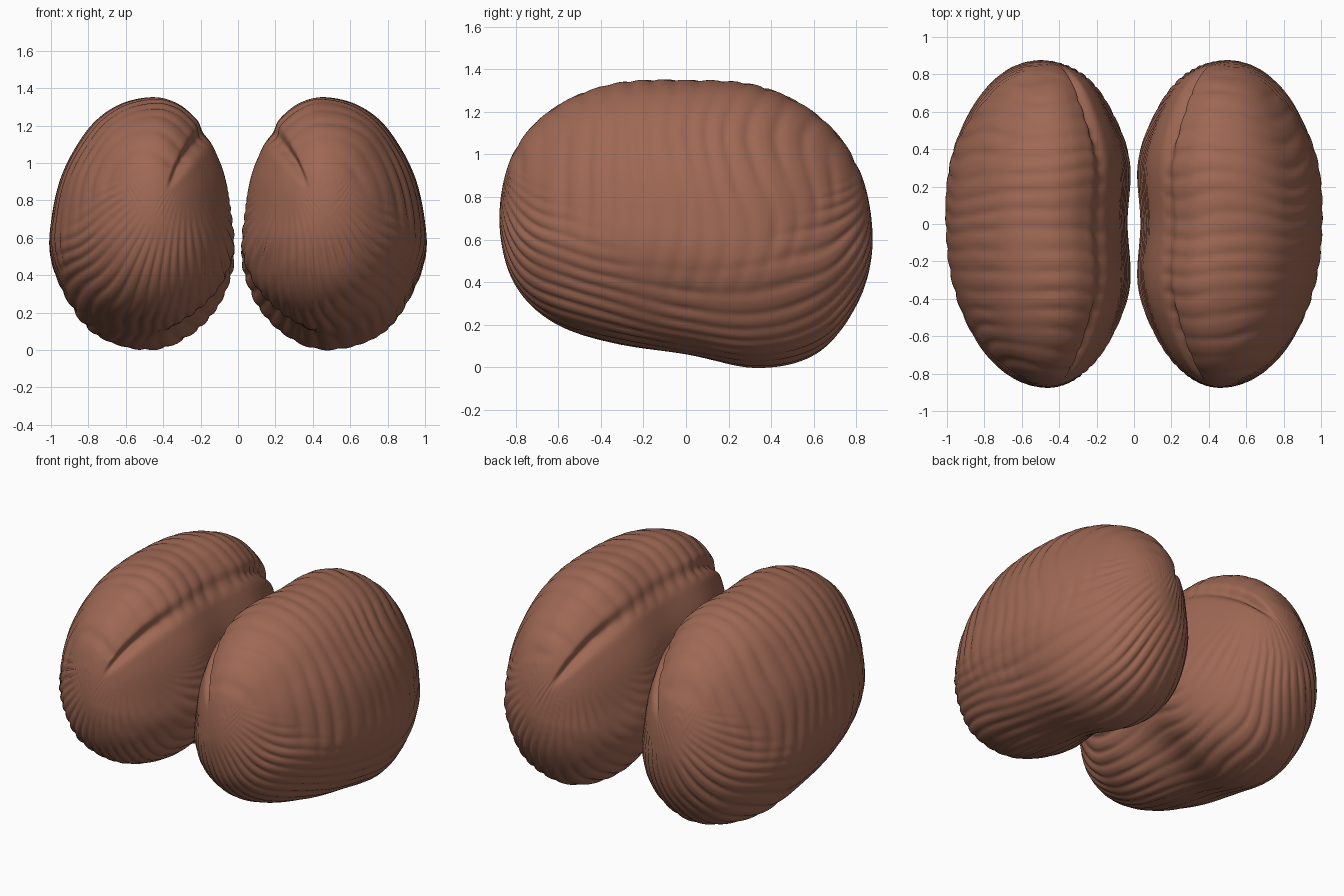
import bpy, bmesh
from math import sin, cos, pi, atan2, hypot, exp, radians, floor
from mathutils import Vector, noise

if "Cube" in bpy.data.objects:
    bpy.data.objects.remove(bpy.data.objects["Cube"])

# Front cross-section of one lobe (x, z), anticlockwise from the crown
PROFILE = [(.45, 1.35), (.33, 1.32), (.24, 1.25), (.18, 1.17), (.12, 1.05), (.065, .9),
           (.03, .7), (.01, .5), (.04, .35), (.1, .22), (.22, .1), (.4, .02), (.6, .03),
           (.8, .12), (.93, .3), (1.0, .5), (.99, .7), (.945, .9), (.865, 1.07),
           (.755, 1.22), (.615, 1.315)]
# Limits of the section at nine even angles from front to back
TOP = [.70, 1.01, 1.22, 1.335, 1.35, 1.325, 1.185, .94, .60]
BOTTOM = [.70, .40, .21, .11, .05, -.005, .07, .31, .60]
OUTER = [.46, .67, .845, .965, 1.005, .98, .865, .70, .50]
INNER = [.46, .28, .125, .02, .03, .02, .125, .28, .50]
AROUND, ALONG = 320, 144


def spline(a, b, c, d, t):
    return b + .5 * t * (c - a + t * (2 * a - 5 * b + 4 * c - d + t * (3 * (b - c) + d - a)))


def limit(table, s):
    i = min(int(floor(s)), len(table) - 2)
    p = [2 * table[0] - table[1]] + table + [2 * table[-1] - table[-2]]
    return spline(p[i], p[i + 1], p[i + 2], p[i + 3], s - i)


def section(u):
    n, i = len(PROFILE), int(u)
    p = [PROFILE[(i + k) % n] for k in (-1, 0, 1, 2)]
    x, z = (spline(*[q[k] for q in p], u - i) for k in (0, 1))
    return (x - .01) / .99, (z - .015) / 1.335


def step(a, b, x):
    t = max(0, min(1, (x - a) / (b - a)))
    return t * t * (3 - 2 * t)


def ridge(phase):
    return -(.5 - .5 * cos(phase)) ** 2


def relief(co, u, phi, seed):
    x, y, z = co
    soft = noise.noise(Vector((x * 2.2, y * 2.2, z * 2.2 + seed)))
    fine = .6 + .6 * noise.noise(Vector((x * 4, y * 4, z * 4 + seed + 9)))
    end = step(0, .3, cos(phi))
    # Lengthwise folds fanning from the two ends of the inner crease
    ang, r = atan2(z - 1.0, x - .28), hypot(x - .28, z - 1.0)
    long_folds = ridge(ang * 72 + soft * 6) * .013 * step(.12, .5, r)
    # Crosswise folds over the crown and upper flank
    cross_folds = ridge(y * 60 + soft * 5) * .011
    w = step(radians(-40), radians(-16), ang + .25 - .7 * y * y)
    w *= 1 - step(radians(125), radians(150), ang)
    d = (long_folds * (1 - w) + cross_folds * w) * fine * end
    # Inner crease, shallow in the middle, and hollow on the inner underside
    crease = .012 + .03 * step(.2, .7, abs(y))
    d -= crease * exp(-((u - 3.1) / .42) ** 2) * step(.25, .55, cos(phi))
    d -= .06 * exp(-((u - 9.5) / 1.6) ** 2 - (y / .3) ** 2)
    return d


def make_lobe(name, side, seed, mat):
    bm = bmesh.new()
    params, rings = [], []
    us = [len(PROFILE) * k / AROUND for k in range(AROUND)]
    shape = [section(u) for u in us]
    for j in range(1, ALONG):
        s = 8 * j / ALONG
        phi = pi * (j / ALONG - .5)
        t, b, o, i = (limit(q, s) for q in (TOP, BOTTOM, OUTER, INNER))
        ring = []
        for u, (px, pz) in zip(us, shape):
            ring.append(bm.verts.new((i + px * (o - i), .876 * sin(phi), b + pz * (t - b))))
            params.append((u, phi))
        rings.append(ring)
    front = bm.verts.new((INNER[0], -.876, TOP[0]))
    back = bm.verts.new((INNER[-1], .876, TOP[-1]))
    for k in range(AROUND):
        n = (k + 1) % AROUND
        bm.faces.new((front, rings[0][k], rings[0][n]))
        bm.faces.new((back, rings[-1][n], rings[-1][k]))
        for a, c in zip(rings, rings[1:]):
            bm.faces.new((a[k], c[k], c[n], a[n]))
    bmesh.ops.recalc_face_normals(bm, faces=bm.faces[:])
    bm.normal_update()
    verts = [v for ring in rings for v in ring]
    moves = [v.normal * relief(v.co, u, phi, seed) for v, (u, phi) in zip(verts, params)]
    for v, m in zip(verts, moves):
        v.co += m
    for v in bm.verts:
        v.co.x *= side
    bmesh.ops.recalc_face_normals(bm, faces=bm.faces[:])
    for f in bm.faces:
        f.smooth = True
    me = bpy.data.meshes.new(name)
    bm.to_mesh(me)
    bm.free()
    me.materials.append(mat)
    ob = bpy.data.objects.new(name, me)
    bpy.context.collection.objects.link(ob)


brown = bpy.data.materials.new("brown")
brown.diffuse_color = (.345, .138, .088, 1)
brown.use_nodes = True
brown.node_tree.nodes["Principled BSDF"].inputs["Base Color"].default_value = brown.diffuse_color
# Mirrored pair of folded lobes
make_lobe("right_lobe", 1, 0.0, brown)
make_lobe("left_lobe", -1, 3.7, brown)
